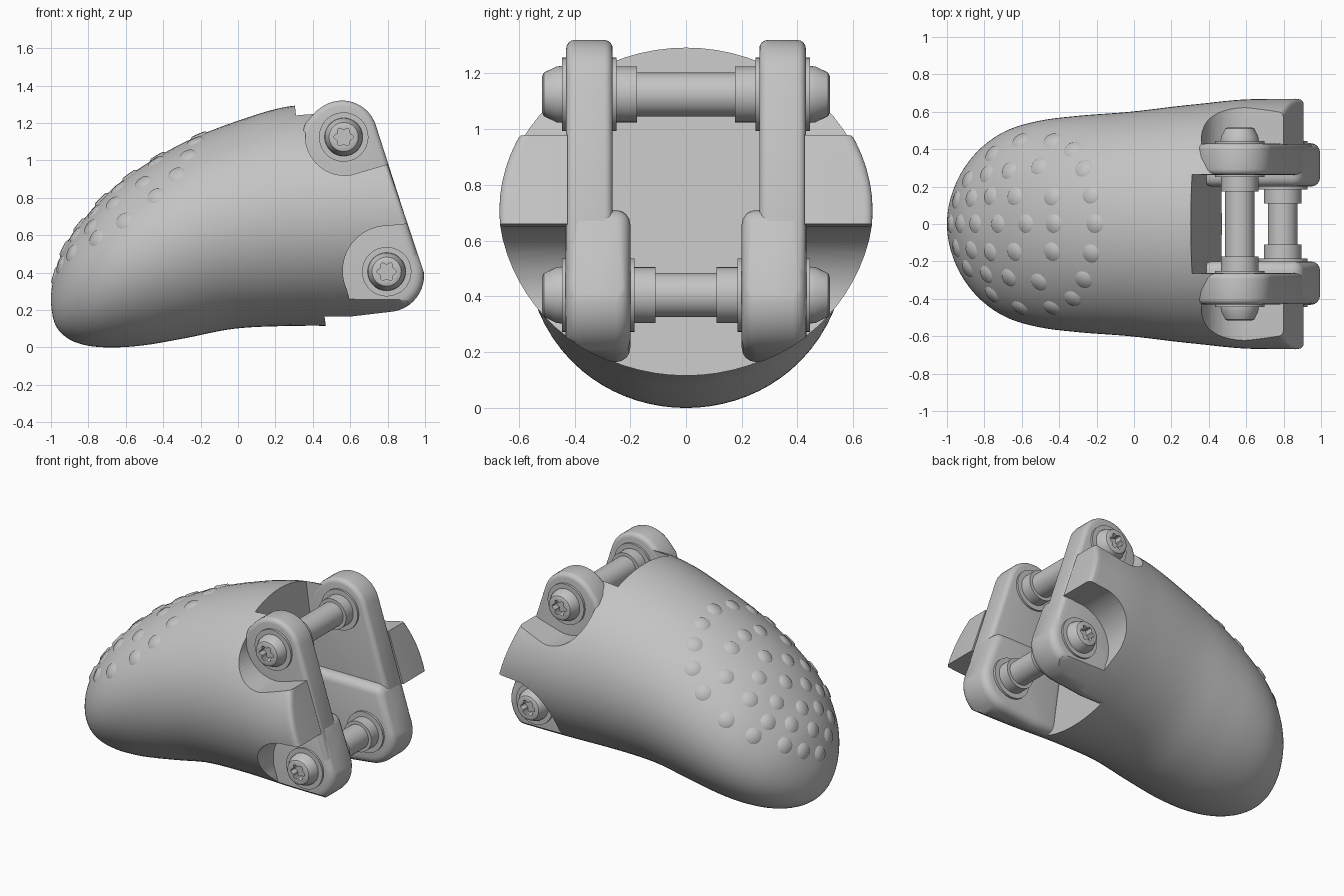
import bpy, bmesh
from math import sin, cos, pi, radians
from mathutils import Vector
from mathutils.bvhtree import BVHTree

if "Cube" in bpy.data.objects:
    bpy.data.objects.remove(bpy.data.objects["Cube"])

grey = bpy.data.materials.new("grey_plastic")
grey.use_nodes = True
grey.diffuse_color = (0.55, 0.55, 0.55, 1)
grey.node_tree.nodes["Principled BSDF"].inputs["Base Color"].default_value = (0.55, 0.55, 0.55, 1)


def make(name, bm):
    bmesh.ops.recalc_face_normals(bm, faces=bm.faces)
    mesh = bpy.data.meshes.new(name)
    bm.to_mesh(mesh)
    bm.free()
    mesh.materials.append(grey)
    ob = bpy.data.objects.new(name, mesh)
    bpy.context.collection.objects.link(ob)
    return ob


def activate(ob):
    bpy.ops.object.select_all(action='DESELECT')
    ob.select_set(True)
    bpy.context.view_layer.objects.active = ob


def smooth(ob, angle=35):
    activate(ob)
    bpy.ops.object.shade_smooth_by_angle(angle=radians(angle))


def boolean(ob, other, operation):
    mod = ob.modifiers.new("cut", 'BOOLEAN')
    mod.operation, mod.solver, mod.object = operation, 'EXACT', other
    activate(ob)
    bpy.ops.object.modifier_apply(modifier=mod.name)


def skin(bm, rings):
    """Bridge consecutive closed rings of equal length."""
    for a, b in zip(rings, rings[1:]):
        for i in range(len(a)):
            j = (i + 1) % len(a)
            bm.faces.new((a[i], a[j], b[j], b[i]))


def arc(cx, cz, r, a0, a1, n=16):
    return [(cx + r * cos(radians(a0 + (a1 - a0) * i / n)),
             cz + r * sin(radians(a0 + (a1 - a0) * i / n))) for i in range(n + 1)]


def prism(name, pts, y0, y1, bevel=0):
    """Side outline (x, z) extruded across y."""
    bm = bmesh.new()
    face = bm.faces.new([bm.verts.new((x, y0, z)) for x, z in pts])
    ext = bmesh.ops.extrude_face_region(bm, geom=[face])
    bmesh.ops.translate(bm, vec=(0, y1 - y0, 0),
                        verts=[g for g in ext["geom"] if isinstance(g, bmesh.types.BMVert)])
    ob = make(name, bm)
    if bevel:
        mod = ob.modifiers.new("round", 'BEVEL')
        mod.width, mod.segments, mod.use_clamp_overlap = bevel, 4, False
        mod.limit_method, mod.angle_limit = 'ANGLE', radians(40)
        activate(ob)
        bpy.ops.object.modifier_apply(modifier=mod.name)
    return ob


def curve(table, t):
    """Smooth interpolation through evenly spaced values."""
    p = [2 * table[0] - table[1]] + table + [2 * table[-1] - table[-2]]
    f = t * (len(table) - 1)
    i = min(int(f), len(table) - 2)
    f -= i
    a, b, c, d = p[i:i + 4]
    return b + f * (c - a + f * (2 * a - 5 * b + 4 * c - d + f * (3 * (b - c) + d - a))) / 2


def back(z):
    """Slanted rear plane."""
    return .8 + (.98 - z) * .335


# Fingertip body: elliptical sections, dense at the tip, leaning into the slanted back
TOP = [.26, .385, .55, .69, .84, .975, 1.1, 1.205, 1.29, 1.3, 1.3]
BOTTOM = [.26, .13, .055, .013, 0, .012, .05, .1, .115, .115, .115]
WIDTH = [0, .14, .28, .405, .5, .553, .58, .6, .635, .665, .67]
N = 72
bm = bmesh.new()
rings = []
stations = [(k / 60, 0) for k in range(1, 60)]
stations += [(1 - .008 * (1 - sin(a)), .03 * (1 - cos(a))) for a in (0, pi / 8, pi / 4, 3 * pi / 8, pi / 2)]
for t, inset in stations:
    hi, lo, w = (curve(c, t) for c in (TOP, BOTTOM, WIDTH))
    x = -1 + 2 * t * t
    lean = max(0, (x - .4) / .6)
    ring = []
    for i in range(N):
        a = 2 * pi * i / N
        z = (hi + lo) / 2 + ((hi - lo) / 2 - inset) * sin(a)
        ring.append(bm.verts.new((x + (back(z) - 1) * lean, (w - inset) * cos(a), z)))
    rings.append(ring)
skin(bm, rings)
bm.faces.new(rings[-1])
tip = bm.verts.new((-1, 0, .26))
for i in range(N):
    bm.faces.new((tip, rings[0][i], rings[0][(i + 1) % N]))
bmesh.ops.recalc_face_normals(bm, faces=bm.faces)
surface = BVHTree.FromBMesh(bm)
body = make("fingertip_body", bm)

# Joint ears: a tall plate, and a thicker lower block trimmed to the round body
plate = ([(.4, .3), (.33, 1.1), (.36, 1.2), (.42, 1.265)] + arc(.556, 1.13, .19, 125, 18.5)
         + [(back(.5) - .003, .5), (.93, .32)])
block = [(.36, .71)] + [(back(.71), .71)] + arc(.8, .385, .195, 18.5, -85) + [(.6, .165), (.42, .165)]
for side, label in ((1, "left"), (-1, "right")):
    smooth(prism(label + "_ear_plate", plate, side * .263, side * .43, .03))
    lower = prism(label + "_lower_ear_block", block, side * .2, side * .432, .05)
    boolean(lower, body, 'INTERSECT')
    smooth(lower)

# Cut the joint slot, the room for the ears and the bolt pockets
upper_pocket = arc(.57, 1.13, .21, 180, 280) + [(.8, .98), (1.3, .98), (1.3, 1.6), (.36, 1.6)]
lower_pocket = [(1.3, .66), (.9, .66)] + arc(.8, .41, .24, 90, 205) + [(.6, .23), (.62, -.2), (1.3, -.2)]
cutters = [prism("slot_cutter", [(.5, -.1), (1.5, -.1), (1.5, 1.6), (.26, 1.6)], -.265, .265),
           prism("ear_cutter", [(.48, -.1), (1.5, -.1), (1.5, 1.6), (.46, 1.6)], -.425, .425)]
for side in (-1, 1):
    for pocket in (upper_pocket, lower_pocket):
        cutters.append(prism("pocket_cutter", pocket, side * .424, side * 1))
for cutter in cutters:
    boolean(body, cutter, 'DIFFERENCE')
    bpy.data.objects.remove(cutter)
smooth(body)


# Hinge bolts with washers, collars and six-lobed sockets
def bolt(name, x, z, inner, collar):
    half = [(.0005, .465, 0), (.045, .465, .16), (.045, .514, .16), (.065, .516, 0), (.078, .51, 0),
            (.1, .465, 0), (.102, .445, 0), (.132, .445, 0), (.132, inner, 0), (.1, inner, 0),
            (.1, collar, 0), (.079, collar, 0)]
    full = half + [(r, -y, lobe) for r, y, lobe in reversed(half)]
    bm = bmesh.new()
    n = 48
    rings = []
    for r, y, lobe in full:
        ring = []
        for i in range(n):
            a = 2 * pi * i / n
            s = r * (1 + lobe * cos(6 * a))
            ring.append(bm.verts.new((x + s * cos(a), y, z + s * sin(a))))
        rings.append(ring)
    skin(bm, rings)
    bm.faces.new(rings[0])
    bm.faces.new(rings[-1])
    smooth(make(name, bm))


bolt("upper_hinge_bolt", .565, 1.125, .25, .175)
bolt("lower_hinge_bolt", .795, .405, .185, .11)

# Low grip bumps seated on the upper surface
spots = [(x, 0) for x in (-.98, -.93, -.85, -.73, -.58, -.43, -.21)]
side_spots = [(-.95, .13), (-.87, .14), (-.77, .15), (-.64, .15), (-.44, .15), (-.23, .16),
              (-.89, .24), (-.79, .27), (-.67, .29), (-.51, .31), (-.27, .3),
              (-.76, .38), (-.61, .45), (-.44, .45), (-.33, .4)]
spots += [(x, s * y) for x, y in side_spots for s in (1, -1)]
bm = bmesh.new()
for x, y in spots:
    hit, normal, _, _ = surface.ray_cast(Vector((x, y, 3)), Vector((0, 0, -1)))
    turn = normal.to_track_quat('Z', 'Y').to_matrix().to_4x4()
    turn.translation = hit
    bmesh.ops.create_cone(bm, cap_ends=True, segments=24, radius1=.058, radius2=.038,
                          depth=.018, matrix=turn)
smooth(make("grip_bumps", bm), 50)
